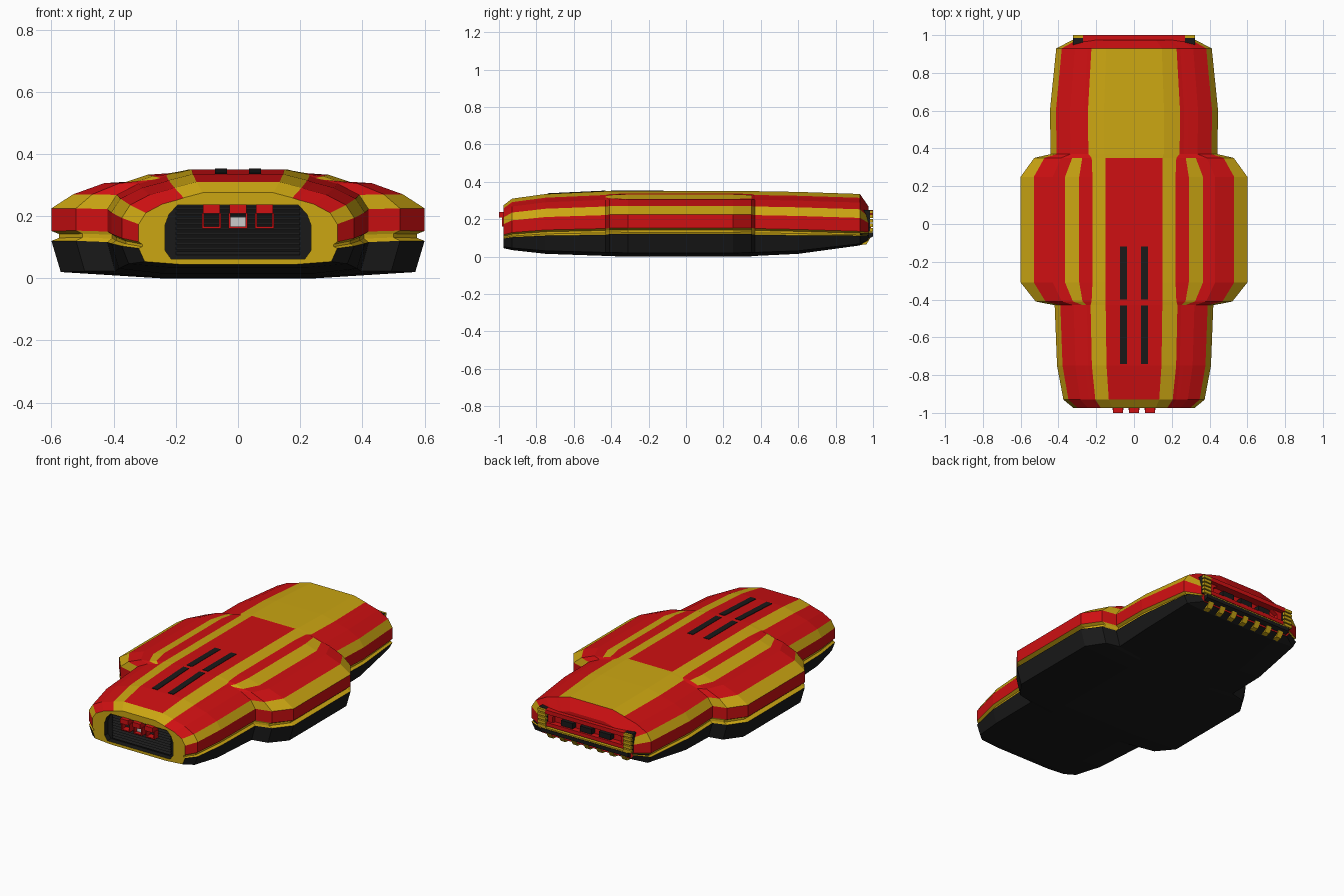
import bpy, bmesh
from math import atan2

if "Cube" in bpy.data.objects:
    bpy.data.objects.remove(bpy.data.objects["Cube"])

def material(name, rgb):
    m = bpy.data.materials.new(name)
    m.diffuse_color = (*rgb, 1)
    m.use_nodes = True
    m.node_tree.nodes["Principled BSDF"].inputs["Base Color"].default_value = m.diffuse_color
    return m

MATS = {"R": material("red", (0.62, 0.005, 0.006)),
        "Y": material("yellow", (0.60, 0.38, 0.006)),
        "B": material("black", (0.010, 0.010, 0.010)),
        "W": material("white", (1, 1, 1))}
KEYS = "RYBW"

def finish(name, bm):
    bmesh.ops.recalc_face_normals(bm, faces=bm.faces)
    me = bpy.data.meshes.new(name)
    bm.to_mesh(me)
    bm.free()
    for k in KEYS:
        me.materials.append(MATS[k])
    ob = bpy.data.objects.new(name, me)
    bpy.context.collection.objects.link(ob)
    return ob

def box(name, col, x, y, z, tilt=0):
    """Box from (min, max) ranges, optionally tilted about x."""
    bm = bmesh.new()
    bmesh.ops.create_cube(bm, size=1)
    for v in bm.verts:
        v.co = [v.co[i] * (r[1] - r[0]) for i, r in enumerate((x, y, z))]
    for f in bm.faces:
        f.material_index = KEYS.index(col)
    ob = finish(name, bm)
    ob.location = [(r[0] + r[1]) / 2 for r in (x, y, z)]
    ob.rotation_euler.x = tilt
    return ob

def prism(name, col, pts, axis, a, b):
    """Extrude a 2D outline along x (points are y,z) or y (points are x,z)."""
    bm = bmesh.new()
    put = (lambda p, d: (d, p[0], p[1])) if axis == "x" else (lambda p, d: (p[0], d, p[1]))
    lo = [bm.verts.new(put(p, a)) for p in pts]
    hi = [bm.verts.new(put(p, b)) for p in pts]
    bm.faces.new(lo)
    bm.faces.new(hi)
    for i in range(len(pts)):
        j = (i + 1) % len(pts)
        bm.faces.new((lo[i], lo[j], hi[j], hi[i]))
    for f in bm.faces:
        f.material_index = KEYS.index(col)
    return finish(name, bm)

# Half cross-sections, top centre to bottom centre: slim body and wide middle
SLIM = [(0, .35), (.15, .35), (.23, .33), (.25, .323), (.27, .318), (.32, .305), (.39, .27), (.42, .225),
        (.42, .155), (.405, .145), (.405, .132), (.42, .12), (.395, .02), (.25, 0), (0, 0)]
WIDE = [(0, .35), (.15, .35), (.22, .338), (.29, .333), (.365, .308), (.43, .306), (.53, .27), (.60, .225),
        (.60, .152), (.575, .142), (.575, .130), (.60, .12), (.57, .02), (.25, 0), (0, 0)]
# y, wide blend, width scale, top z, band z, bottom z
STATIONS = [(-.975, 0, .76, .275, .105, .045), (-.93, 0, .89, .31, .115, .035), (-.75, 0, .97, .335, .128, .015),
            (-.43, 0, 1, .35, .135, .004), (-.41, .56, 1, .35, .14, .003), (-.31, 1, 1, .35, .14, 0),
            (.25, 1, 1, .35, .14, 0), (.35, .6, 1, .35, .14, .002), (.37, 0, 1.05, .35, .135, .004),
            (.60, 0, 1.06, .346, .13, .015), (.93, 0, .98, .335, .12, .06), (.975, 0, .77, .27, .12, .085)]
NOSE, MID, REAR = "RYRRRRYRYYYBBB", "RYRYRRYRYYYBBB", "YYRRRRYRYYYBBB"
PAINT = [REAR] + [NOSE] * 2 + [MID] * 4 + [REAR] * 3 + ["RRRRRRYRYBYBBB"]

# Hull lofted through the stations
bm = bmesh.new()
rings = []
for y, t, sx, top, mid, bot in STATIONS:
    half = []
    for a, b in zip(SLIM, WIDE):
        x, z = [p + (q - p) * t for p, q in zip(a, b)]
        k = (top - mid) / .21 if z > .14 else (mid - bot) / .14
        half.append((x * sx, mid + (z - .14) * k))
    loop = half + [(-x, z) for x, z in half[-2:0:-1]]
    rings.append([bm.verts.new((x, y, z)) for x, z in loop])
n = len(rings[0])
for r, paint in enumerate(PAINT):
    for i in range(n):
        j = (i + 1) % n
        f = bm.faces.new((rings[r][i], rings[r][j], rings[r + 1][j], rings[r + 1][i]))
        f.material_index = KEYS.index(paint[i if i < 14 else n - 1 - i])
bm.faces.new(rings[0]).material_index = KEYS.index("Y")
bm.faces.new(rings[-1]).material_index = KEYS.index("R")
hull = finish("hull", bm)

# Recesses for the front grille and the rear panel
def mirrored(pts):
    return pts + [(-x, z) for x, z in reversed(pts)]

def recess(name, col, pts, a, b):
    cutter = prism(name, col, mirrored(pts), "y", a, b)
    cutter.hide_render = True
    cutter.hide_viewport = True
    m = hull.modifiers.new(name, "BOOLEAN")
    m.operation = "DIFFERENCE"
    m.solver = "EXACT"
    m.object = cutter

recess("grille_cutter", "B", [(.215, .062), (.235, .09), (.235, .17), (.222, .205), (.195, .235)], -1.1, -.94)
recess("rear_cutter", "R", [(.235, .165), (.235, .205), (.20, .225)], .95, 1.1)

# Grille slats
for i in range(10):
    z = .075 + i * .016
    prism("grille_slat", "B", [(-.938, z), (-.952, z), (-.938, z + .012)], "x", -.2, .2)

# Front hooks: square frames, with a lamp in the middle one
for x in (-.085, 0, .085):
    w = .027
    box("hook_top", "R", (x - w, x + w), (-1, -.945), (.208, .238))
    box("hook_base", "R", (x - w, x + w), (-.985, -.94), (.160, .166))
    for s in (-1, 1):
        e = x + s * w
        box("hook_side", "R", (e - .003, e + .003), (-.985, -.94), (.16, .21))
box("front_lamp", "W", (-.024, .024), (-.96, -.94), (.166, .197))

# Roof vents
for s in (-1, 1):
    x = (s * .055 - .019, s * .055 + .019)
    box("roof_vent", "B", x, (-.40, -.12), (.342, .3525))
    box("roof_vent_front", "B", x, (-.74, -.43), (.335, .346), atan2(.015, .32))

# Rear panel: rails, hatches, stacked lamps
box("rear_top_rail", "R", (-.27, .27), (.965, 1), (.225, .25))
box("rear_bottom_rail", "R", (-.27, .27), (.965, .99), (.145, .168))
for x in (-.13, 0, .13):
    box("rear_hatch", "B", (x - .04, x + .04), (.945, .985), (.172, .205))
for s in (-1, 1):
    a, b = sorted((s * .268, s * .322))
    box("rear_lamp_back", "B", (a, b), (.94, .985), (.135, .25))
    for i in range(5):
        z = .135 + i * .024
        box("rear_lamp", "Y", (a, b), (.94, 1), (z, z + .017))

# Rear bumper lip and teeth
prism("rear_lip", "B", [(.94, .13), (1, .13), (1, .108), (.96, .088), (.94, .088)], "x", -.3, .3)
box("rear_lip_trim", "Y", (-.3, .3), (.95, .997), (.13, .138))
for i in range(7):
    x = (i - 3) * .085
    prism("rear_tooth", "Y", [(.93, .095), (.985, .100), (.965, .066), (.93, .062)], "x", x - .017, x + .017)
